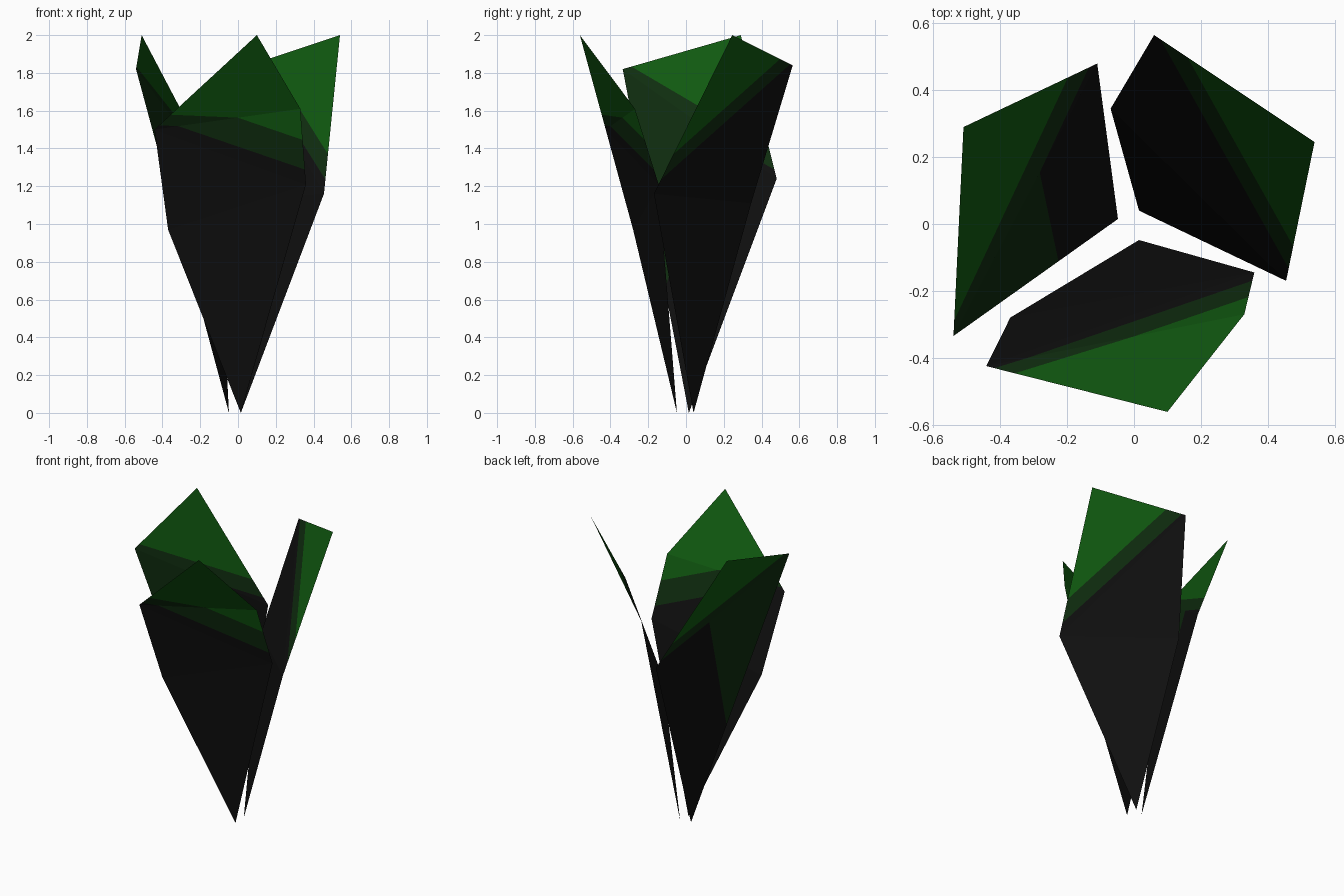
import bpy
import bmesh
from mathutils import Vector

# Remove the default cube
cube = bpy.data.objects.get("Cube")
if cube:
    bpy.data.objects.remove(cube, do_unlink=True)


def make_material(name, colour):
    mat = bpy.data.materials.new(name)
    mat.use_nodes = True
    mat.diffuse_color = (*colour, 1)
    shader = mat.node_tree.nodes["Principled BSDF"]
    shader.inputs["Base Color"].default_value = (*colour, 1)
    shader.inputs["Roughness"].default_value = 1
    return mat


MATERIALS = [
    make_material("near black", (0.0048, 0.0048, 0.0048)),
    make_material("dark green", (0.0048, 0.026, 0.0048)),
    make_material("leaf green", (0.0052, 0.1, 0.0052)),
]


def clip(polygon, level, keep_above):
    """Keep the part of a polygon whose fourth value is above or below a level."""
    sign = 1 if keep_above else -1
    kept = []
    for a, b in zip(polygon, polygon[1:] + polygon[:1]):
        da, db = sign * (a[3] - level), sign * (b[3] - level)
        if da >= 0:
            kept.append(a)
        if da * db < 0:
            kept.append(a.lerp(b, da / (da - db)))
    return kept


def make_leaf(name, strip):
    """Folded sheet from a zigzag strip of (x, y, z, shade); shade picks the band."""
    points = [Vector(p) for p in strip]
    bm = bmesh.new()
    for triangle in zip(points, points[1:], points[2:]):
        for band in range(len(MATERIALS)):
            piece = list(triangle)
            if band > 0:
                piece = clip(piece, band, True)
            if band < len(MATERIALS) - 1:
                piece = clip(piece, band + 1, False)
            if len(piece) >= 3:
                face = bm.faces.new([bm.verts.new(p[:3]) for p in piece])
                face.material_index = band
    # Join the pieces and turn the sheet to face up and inward
    bmesh.ops.remove_doubles(bm, verts=bm.verts[:], dist=0.0005)
    bmesh.ops.recalc_face_normals(bm, faces=bm.faces[:])
    if sum(f.normal.z * f.calc_area() for f in bm.faces) < 0:
        bmesh.ops.reverse_faces(bm, faces=bm.faces[:])
    mesh = bpy.data.meshes.new(name)
    bm.to_mesh(mesh)
    bm.free()
    for mat in MATERIALS:
        mesh.materials.append(mat)
    leaf = bpy.data.objects.new(name, mesh)
    bpy.context.scene.collection.objects.link(leaf)


# Leaf leaning to the back and +x
make_leaf("back_leaf", [
    (0.015, 0.04, 0, 0),
    (-0.07, 0.345, 1.11, 0),
    (0.455, -0.17, 1.16, 0.44),
    (0.06, 0.565, 1.84, 0.76),
    (0.54, 0.245, 2, 6.7),
])

# Leaf leaning to -x
make_leaf("side_leaf", [
    (-0.048, 0.015, 0, 0.66),
    (-0.54, -0.335, 1.82, 1.6),
    (-0.11, 0.48, 1.24, 0.6),
    (-0.51, 0.29, 2, 7),
])

# Leaf leaning to the front
make_leaf("front_leaf", [
    (0.015, -0.048, 0, 0),
    (-0.37, -0.28, 0.97, 0),
    (0.36, -0.145, 1.21, 0.5),
    (-0.442, -0.425, 1.5, 0.6),
    (0.33, -0.27, 1.61, 3.05),
    (0.1, -0.562, 2, 9.5),
])
